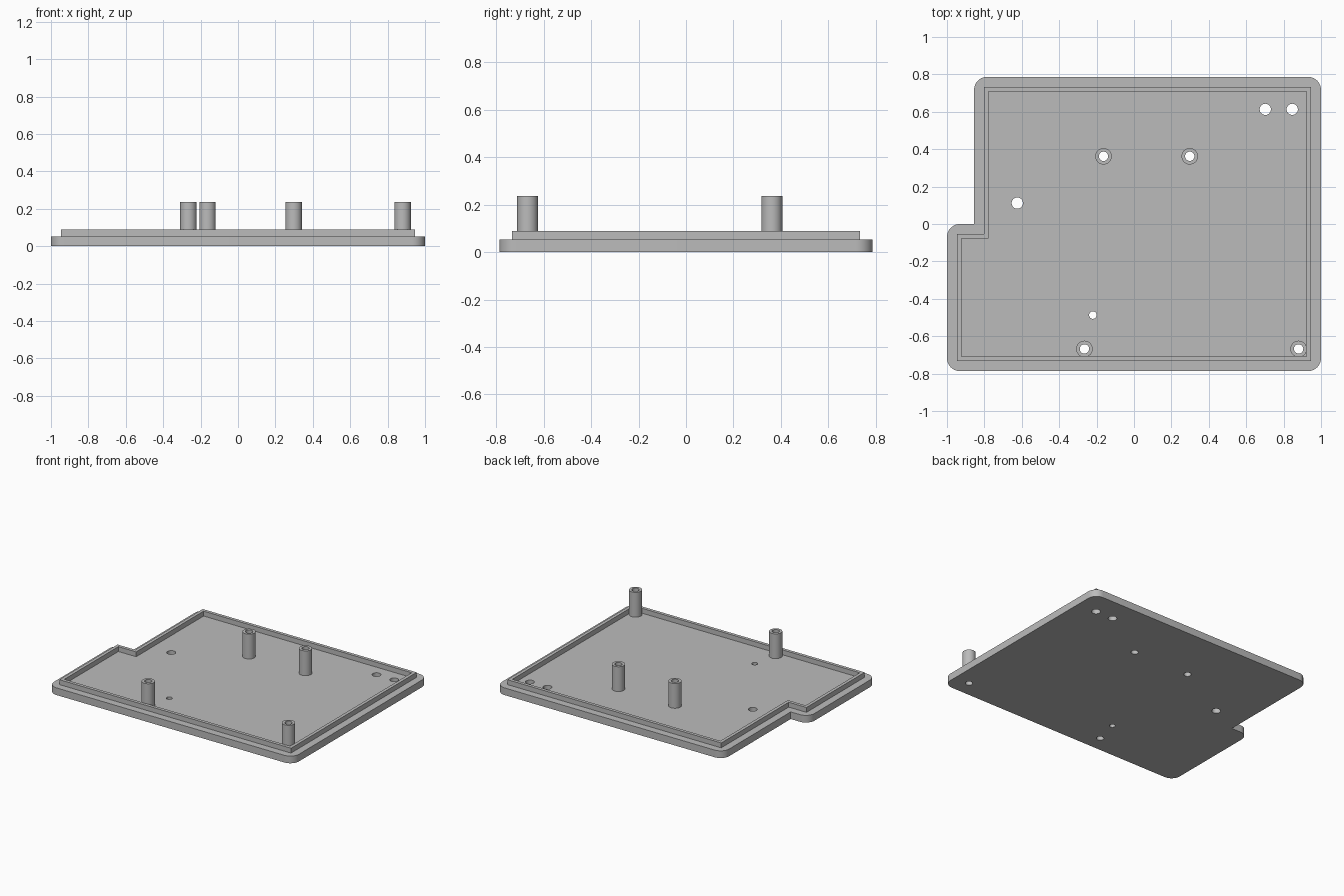
import bpy
import bmesh
from math import sin, cos, pi
from mathutils import Vector

cube = bpy.data.objects.get("Cube")
if cube:
    bpy.data.objects.remove(cube, do_unlink=True)

grey = bpy.data.materials.new("plain grey")
grey.use_nodes = True
grey.diffuse_color = (0.5, 0.5, 0.5, 1)
grey.node_tree.nodes["Principled BSDF"].inputs["Base Color"].default_value = (0.5, 0.5, 0.5, 1)

PLATE_TOP, RIM_TOP, POST_TOP = 0.053, 0.089, 0.236


def circle(x, y, r, n=40):
    return [(x + r * cos(2 * pi * i / n), y + r * sin(2 * pi * i / n)) for i in range(n)]


def outline(inset):
    """Counter-clockwise L-shaped outline, moved inwards by inset."""
    l, r, b, t = -1 + inset, 1 - inset, -0.787 + inset, 0.787 - inset
    nx, ny = -0.855 + inset, -inset
    return [(l, b), (r, b), (r, t), (nx, t), (nx, ny), (l, ny)]


def round_convex(points, radius, steps=10):
    """Replace each convex right-angle corner with an arc."""
    result = []
    for i, p in enumerate(points):
        p = Vector(p)
        u = (Vector(points[i - 1]) - p).normalized()
        v = (Vector(points[(i + 1) % len(points)]) - p).normalized()
        if v.x * u.y - v.y * u.x < 0:
            result.append(p)
            continue
        centre = p + (u + v) * radius
        for k in range(steps + 1):
            a = k / steps * pi / 2
            result.append(centre - v * radius * cos(a) - u * radius * sin(a))
    return result


def extrude(name, loops, z0, z1):
    """Solid from an outer loop and any inner hole loops."""
    curve = bpy.data.curves.new(name, "CURVE")
    curve.dimensions = "2D"
    curve.fill_mode = "BOTH"
    curve.extrude = (z1 - z0) / 2
    for loop in loops:
        spline = curve.splines.new("POLY")
        spline.points.add(len(loop) - 1)
        for point, co in zip(spline.points, loop):
            point.co = (co[0], co[1], 0, 1)
        spline.use_cyclic_u = True
    obj = bpy.data.objects.new(name, curve)
    bpy.context.collection.objects.link(obj)
    bpy.ops.object.select_all(action="DESELECT")
    obj.select_set(True)
    bpy.context.view_layer.objects.active = obj
    bpy.ops.object.convert(target="MESH")
    obj = bpy.context.object
    bm = bmesh.new()
    bm.from_mesh(obj.data)
    bmesh.ops.remove_doubles(bm, verts=bm.verts, dist=0.0001)
    bmesh.ops.translate(bm, verts=bm.verts, vec=(0, 0, (z0 + z1) / 2))
    bmesh.ops.recalc_face_normals(bm, faces=bm.faces)
    bm.to_mesh(obj.data)
    bm.free()
    obj.data.materials.clear()
    obj.data.materials.append(grey)
    bpy.ops.object.shade_smooth_by_angle()
    return obj


posts = {
    "back_right_standoff": (-0.163, 0.362),
    "back_left_standoff": (0.298, 0.362),
    "front_right_standoff": (-0.265, -0.668),
    "front_left_standoff": (0.88, -0.668),
}
holes = [(0.702, 0.613, 0.03), (0.846, 0.613, 0.03), (-0.624, 0.112, 0.03), (-0.22, -0.487, 0.02)]
bores = [(x, y, 0.025) for x, y in posts.values()]

# Base plate with through holes
extrude("base_plate", [round_convex(outline(0), 0.07)] + [circle(*h) for h in holes + bores], 0, PLATE_TOP)

# Raised locating rim
extrude("rim", [outline(0.054), outline(0.078)], PLATE_TOP, RIM_TOP)

# Hollow standoffs
for name, (x, y) in posts.items():
    extrude(name, [circle(x, y, 0.044), circle(x, y, 0.025)], PLATE_TOP, POST_TOP)
